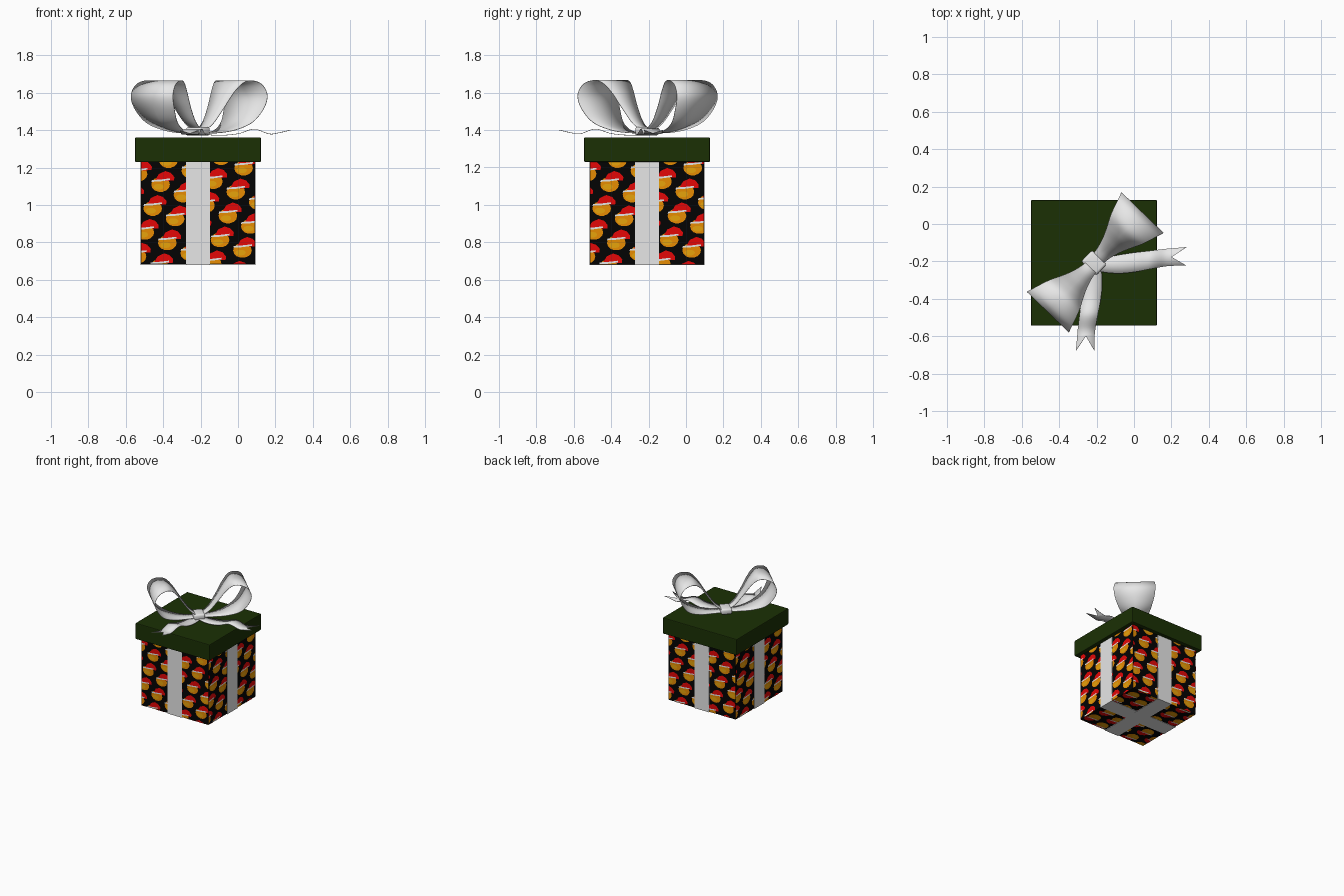
import bpy, bmesh, math
from mathutils import Vector, Matrix

if "Cube" in bpy.data.objects:
    bpy.data.objects.remove(bpy.data.objects["Cube"])

CX, CY = -0.214, -0.208
BASE, HALF = 0.68, 0.304


def material(name, rgb):
    m = bpy.data.materials.new(name)
    m.use_nodes = True
    m.diffuse_color = (*rgb, 1)
    bsdf = m.node_tree.nodes["Principled BSDF"]
    bsdf.inputs["Base Color"].default_value = (*rgb, 1)
    bsdf.inputs["Roughness"].default_value = 0.8
    return m


WHITE = material("ribbon_white", (0.84, 0.84, 0.84))
GREEN = material("lid_green", (0.011, 0.03, 0.0015))
BLACK = material("paper_black", (0.001, 0.001, 0.001))
ORANGE = material("face_orange", (1.0, 0.33, 0.001))
RED = material("hat_red", (0.78, 0.002, 0.002))
YELLOW = material("face_yellow", (1.0, 0.46, 0.004))


def add_object(name, mesh, mats, matrix=None):
    for m in mats:
        if m.name not in mesh.materials:
            mesh.materials.append(m)
    ob = bpy.data.objects.new(name, mesh)
    bpy.context.collection.objects.link(ob)
    if matrix:
        ob.matrix_world = matrix
    return ob


def box(name, size, centre, mat, bevel=0, angle=0, segments=2):
    bm = bmesh.new()
    bmesh.ops.create_cube(bm, size=1, matrix=Matrix.Diagonal((*size, 1)))
    if bevel:
        bmesh.ops.bevel(bm, geom=bm.edges[:], offset=bevel, segments=segments,
                        affect='EDGES', profile=0.5)
    mesh = bpy.data.meshes.new(name)
    bm.to_mesh(mesh)
    bm.free()
    return add_object(name, mesh, [mat],
                      Matrix.Translation(centre) @ Matrix.Rotation(angle, 4, 'Z'))


def smooth(ob):
    bpy.ops.object.select_all(action='DESELECT')
    bpy.context.view_layer.objects.active = ob
    ob.select_set(True)
    bpy.ops.object.shade_smooth_by_angle(angle=math.radians(40))


# Box body, lid and the two bands wrapped around it
mid = Vector((CX, CY, BASE + 0.307))
box("box_body", (2 * HALF,) * 3, mid, BLACK)
box("lid", (0.674, 0.672, 0.132), (CX, CY, 1.295), GREEN, bevel=0.006)
box("band_front_back", (0.13, 0.616, 0.615), mid, WHITE)
box("band_left_right", (0.616, 0.13, 0.614), mid, WHITE)


# Printed paper: a lattice of little faces in hats, trimmed to one side
def ellipse(rx, ry, n, cx=0, cy=0):
    return [(cx + rx * math.cos(math.tau * i / n), cy + ry * math.sin(math.tau * i / n))
            for i in range(n)]


MOTIF = [
    (ellipse(0.05, 0.04, 14), 0, 1),
    (ellipse(0.028, 0.016, 10, -0.01, -0.012), 1, 2),
    ([(-0.03, 0.02), (0.045, 0.02), (0.072, 0.022), (0.074, 0.04),
      (0.055, 0.062), (0.025, 0.072), (-0.01, 0.056)], 2, 2),
    ([(-0.05, 0.014), (0.0, 0.017), (0.05, 0.024), (0.05, 0.033),
      (0.0, 0.027), (-0.046, 0.024)], 3, 3),
]


def paper_panel():
    bm = bmesh.new()
    for col in range(-5, 6):
        for row in range(-5, 6):
            u = col * 0.12 + row * 0.042 + 0.04
            v = row * 0.128 - col * 0.056 + 0.01
            for shape, index, level in MOTIF:
                vs = [bm.verts.new((u + x, -HALF - 0.0008 * level, v + z)) for x, z in shape]
                bm.faces.new(vs).material_index = index
    for axis in (Vector((1, 0, 0)), Vector((0, 0, 1))):
        for sign in (-1, 1):
            bmesh.ops.bisect_plane(bm, geom=bm.verts[:] + bm.edges[:] + bm.faces[:],
                                   plane_co=axis * sign * HALF, plane_no=axis * sign,
                                   clear_outer=True)
    mesh = bpy.data.meshes.new("paper_print")
    bm.to_mesh(mesh)
    bm.free()
    return mesh


print_mesh = paper_panel()
place = Matrix.Translation(mid)
paper = [ORANGE, YELLOW, RED, WHITE]
for i, side in enumerate(("front", "left", "back", "right")):
    add_object("paper_print_" + side, print_mesh, paper,
               place @ Matrix.Rotation(i * math.pi / 2, 4, 'Z'))
add_object("paper_print_bottom", print_mesh, paper,
           place @ Matrix.Rotation(math.pi / 2, 4, 'X'))


# Bow ribbons: smooth strips through (distance, sideways, height, half width)
def spline(points, steps):
    pts = [Vector(p) for p in points]
    pts = [2 * pts[0] - pts[1]] + pts + [2 * pts[-1] - pts[-2]]
    out = []
    for a, b, c, d in zip(pts, pts[1:], pts[2:], pts[3:]):
        for s in range(steps):
            t = s / steps
            out.append(0.5 * (2 * b + (c - a) * t + (2 * a - 5 * b + 4 * c - d) * t * t
                              + (3 * b - a - 3 * c + d) * t ** 3))
    return out + [pts[-2]]


def strip_mesh(name, points, notch=9):
    bm = bmesh.new()
    rows = []
    for x, y, z, w in spline(points, 7):
        left, right = (bm.verts.new((x, y + k * w, z)) for k in (-1, 1))
        # past the notch the strip splits in two, fanning from one centre point
        centre = rows[-1][1] if x > notch else bm.verts.new((x, y, z))
        rows.append([left, centre, right])
    for a, b in zip(rows, rows[1:]):
        for k in (0, 1):
            bm.faces.new(dict.fromkeys((a[k], b[k], b[k + 1], a[k + 1])))
    mesh = bpy.data.meshes.new(name)
    bm.to_mesh(mesh)
    bm.free()
    return mesh


def ribbon(name, mesh, matrix):
    ob = add_object(name, mesh, [WHITE], Matrix.Translation((CX, CY, 0)) @ matrix)
    smooth(ob)
    mod = ob.modifiers.new("thickness", 'SOLIDIFY')
    mod.thickness = 0.003
    mod.offset = 0


loop = strip_mesh("bow_loop", [
    (0.0, 0, 1.385, 0.036), (0.1, 0, 1.385, 0.045), (0.2, 0, 1.4, 0.076),
    (0.29, 0, 1.44, 0.116), (0.345, 0, 1.51, 0.146), (0.367, 0, 1.58, 0.156),
    (0.343, 0, 1.637, 0.148), (0.295, 0, 1.662, 0.133), (0.24, 0, 1.658, 0.113),
    (0.19, 0, 1.61, 0.088), (0.135, 0, 1.525, 0.063), (0.077, 0, 1.445, 0.045),
    (0.02, 0, 1.4, 0.036)])
ribbon("bow_loop_back", loop, Matrix.Translation((0.004, 0.004, 0))
       @ Matrix.Rotation(math.radians(46), 4, 'Z'))
ribbon("bow_loop_front", loop, Matrix.Translation((0.009, 0.002, 0))
       @ Matrix.Rotation(math.radians(226), 4, 'Z'))

tail = strip_mesh("bow_tail", [
    (0.0, 0, 1.39, 0.03), (0.06, -0.005, 1.375, 0.04), (0.14, 0.0, 1.373, 0.05),
    (0.22, 0.01, 1.382, 0.052), (0.3, 0.022, 1.405, 0.049), (0.38, 0.034, 1.38, 0.047),
    (0.43, 0.038, 1.385, 0.047), (0.495, 0.041, 1.4, 0.05)], notch=0.42)
ribbon("bow_tail_left", tail, Matrix.Translation((0, -0.006, 0)))
ribbon("bow_tail_front", tail, Matrix.Translation((-0.006, 0.024, 0))
       @ Matrix.Rotation(-math.pi / 2, 4, 'Z') @ Matrix.Diagonal((1, -1, 1, 1)))

# Knot holding the bow
smooth(box("bow_knot", (0.085, 0.11, 0.046), (CX, CY, 1.393), WHITE, bevel=0.014,
           angle=math.radians(46), segments=3))
